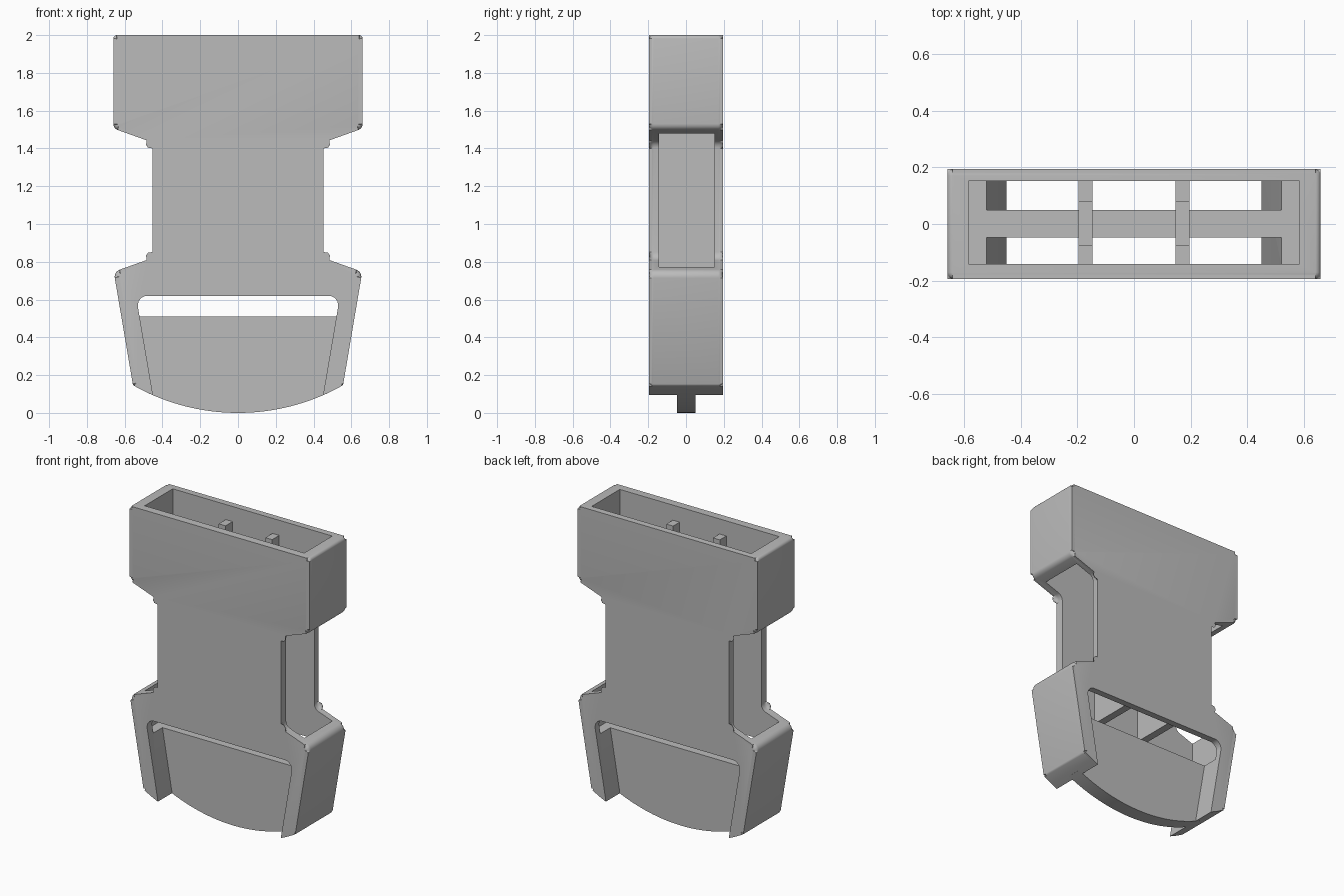
import bpy, bmesh, math
from mathutils import Vector

if "Cube" in bpy.data.objects:
    bpy.data.objects.remove(bpy.data.objects["Cube"])

grey = bpy.data.materials.new("plain grey")
grey.diffuse_color = (0.5, 0.5, 0.5, 1)
grey.use_nodes = True
grey.node_tree.nodes["Principled BSDF"].inputs["Base Color"].default_value = grey.diffuse_color

HALF_DEPTH = 0.195
CAV_FRONT, CAV_BACK = -0.142, 0.152
FLOOR = 0.51
ARC_R = 1.13


def arc_z(x):
    return ARC_R - math.sqrt(ARC_R ** 2 - x * x)


def rounded(points, steps=5):
    """Round each (x, z, radius) corner of a closed outline."""
    out = []
    for i, (x, z, r) in enumerate(points):
        p = Vector((x, z))
        if r == 0:
            out.append(p)
            continue
        a = (Vector(points[i - 1][:2]) - p).normalized()
        b = (Vector(points[(i + 1) % len(points)][:2]) - p).normalized()
        half = a.angle(b) / 2
        d = r / math.tan(half)
        c = p + (a + b).normalized() * (r / math.sin(half))
        va, vb = p + a * d - c, p + b * d - c
        for k in range(steps + 1):
            v = va.lerp(vb, k / steps).normalized() * r
            out.append(c + v)
    return out


def prism(name, pts, lo, hi, axis="y", bevel=0):
    """Extrude an outline along y (points are x, z) or x (points are y, z)."""
    def place(p, t):
        return (p[0], t, p[1]) if axis == "y" else (t, p[0], p[1])
    bm = bmesh.new()
    a = [bm.verts.new(place(p, lo)) for p in pts]
    b = [bm.verts.new(place(p, hi)) for p in pts]
    n = len(pts)
    caps = [bm.faces.new(a), bm.faces.new(b[::-1])]
    for i in range(n):
        j = (i + 1) % n
        bm.faces.new((a[i], b[i], b[j], a[j]))
    if bevel:
        rim = list({e for f in caps for e in f.edges})
        bmesh.ops.bevel(bm, geom=rim, offset=bevel, segments=4, profile=0.5,
                        affect='EDGES', clamp_overlap=False)
    bmesh.ops.recalc_face_normals(bm, faces=bm.faces[:])
    me = bpy.data.meshes.new(name)
    bm.to_mesh(me)
    bm.free()
    me.materials.append(grey)
    ob = bpy.data.objects.new(name, me)
    bpy.context.collection.objects.link(ob)
    return ob


def activate(ob):
    bpy.ops.object.select_all(action='DESELECT')
    ob.select_set(True)
    bpy.context.view_layer.objects.active = ob


def mirrored(half):
    return half + [(-x, z, r) for x, z, r in reversed(half) if x != 0]


# Outer shell silhouette: wide mouth, narrow neck, tapered arms, curved base
right = [(0.66, 2.0, 0.018), (0.66, 1.506, 0.035), (0.453, 1.432, 0.045),
         (0.453, 0.82, 0.045), (0.658, 0.747, 0.04), (0.556, arc_z(0.556), 0.015)]
right += [(x / 100, arc_z(x / 100), 0) for x in range(50, -1, -5)]
shell = prism("buckle_shell", rounded(mirrored(right)),
              -HALF_DEPTH, HALF_DEPTH, bevel=0.024)

# Inner cavity, open at the top and through the neck sides
cavity = prism("cavity_cutter",
               [(-0.585, FLOOR), (0.585, FLOOR), (0.585, 2.2), (-0.585, 2.2)],
               CAV_FRONT, CAV_BACK)
# Through gap between the arms
gap_half = [(0.54, 0.62, 0.05), (0.453, 0.11, 0), (0.43, -0.1, 0)]
gap = prism("gap_cutter", rounded(mirrored(gap_half)), -0.4, 0.4)

for cutter in (cavity, gap):
    mod = shell.modifiers.new(cutter.name, 'BOOLEAN')
    mod.operation = 'DIFFERENCE'
    mod.solver = 'EXACT'
    mod.object = cutter
    cutter.hide_render = True
    activate(shell)
    bpy.ops.object.modifier_apply(modifier=mod.name)
for cutter in (cavity, gap):
    bpy.data.objects.remove(cutter)
activate(shell)
bpy.ops.object.shade_smooth_by_angle(angle=math.radians(30))

# Thin strap plate between the arms with a curved lower edge
plate_pts = [(-0.53, FLOOR), (0.53, FLOOR)]
plate_pts += [(0.48 * (1 - k / 20), arc_z(0.48 * (1 - k / 20))) for k in range(41)]
plate = prism("strap_plate", plate_pts, -0.047, 0.049)
activate(plate)
bpy.ops.object.shade_smooth_by_angle(angle=math.radians(30))

# Two guide ribs across the cavity, taller along both walls
y0, y1 = CAV_FRONT - 0.01, CAV_BACK + 0.01
rib_pts = [(y0, 0.625), (y1, 0.625), (y1, 1.9), (0.078, 1.9),
           (0.078, 1.5), (-0.074, 1.5), (-0.074, 1.9), (y0, 1.9)]
for side, label in ((-1, "left"), (1, "right")):
    x = 0.171 * side
    prism("guide_rib_" + label, rib_pts, x - 0.025, x + 0.025, axis="x")
